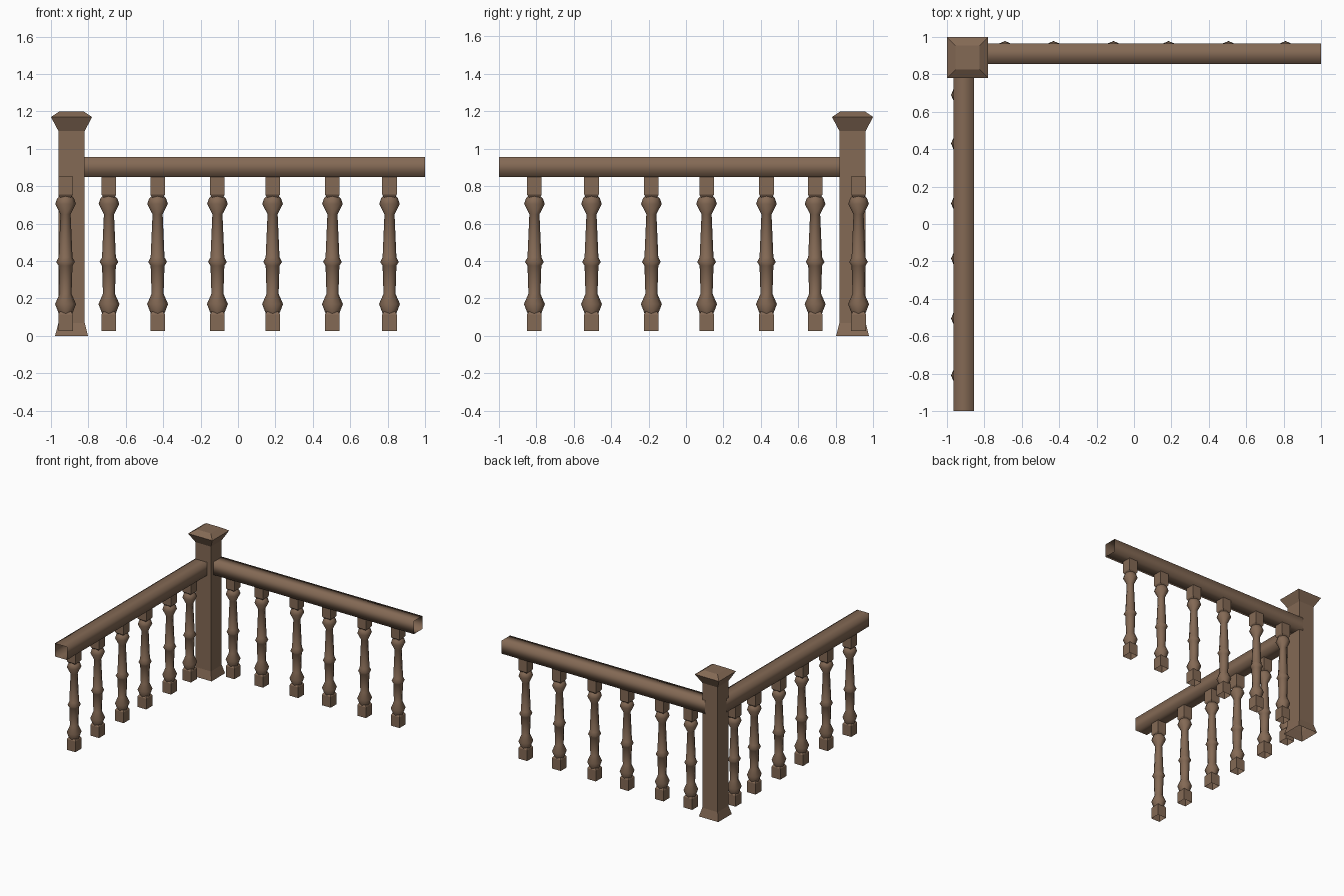
import bpy, bmesh, math

if "Cube" in bpy.data.objects:
    bpy.data.objects.remove(bpy.data.objects["Cube"])

wood = bpy.data.materials.new("brown_wood")
wood.diffuse_color = (0.23, 0.142, 0.09, 1)
wood.use_nodes = True
wood.node_tree.nodes["Principled BSDF"].inputs["Base Color"].default_value = wood.diffuse_color


def loft(name, rings, cap_start=False, cap_end=False, smooth=False):
    """Skin a list of equal-sized point rings into one object."""
    bm = bmesh.new()
    loops = [[bm.verts.new(p) for p in r] for r in rings]
    n = len(loops[0])
    for a, b in zip(loops, loops[1:]):
        for i in range(n):
            j = (i + 1) % n
            bm.faces.new((a[i], a[j], b[j], b[i]))
    if cap_start:
        bm.faces.new(loops[0][::-1])
    if cap_end:
        bm.faces.new(loops[-1])
    for f in bm.faces:
        f.smooth = smooth
    me = bpy.data.meshes.new(name)
    bm.to_mesh(me)
    bm.free()
    me.materials.append(wood)
    ob = bpy.data.objects.new(name, me)
    bpy.context.collection.objects.link(ob)
    return ob


def square(h, z):
    return [(-h, -h, z), (h, -h, z), (h, h, z), (-h, h, z)]


def octagon(r, z):
    return [(r * math.cos(k * math.pi / 4), r * math.sin(k * math.pi / 4), z)
            for k in range(8)]


# corner post with flared foot and spreading cap
post = loft("corner_post", [square(h, z) for h, z in
            [(0.088, 0), (0.07, 0.07), (0.07, 1.095), (0.11, 1.17), (0.065, 1.2)]],
            cap_end=True)
post.location = (-0.89, 0.89, 0)

# square handrails, open at the ends
lo, hi, z0, z1 = 0.855, 0.965, 0.85, 0.957
section = [(lo, z0), (hi, z0), (hi, z1), (lo, z1)]
loft("back_handrail", [[(x, y, z) for y, z in section] for x in (1.0, -0.85)], smooth=True)
loft("side_handrail", [[(-y, x, z) for y, z in section] for x in (-1.0, 0.85)], smooth=True)

# turned baluster: octagonal shaft between two square blocks
profile = [(0.036, 0.118), (0.056, 0.17), (0.032, 0.225), (0.037, 0.375),
           (0.05, 0.395), (0.037, 0.42), (0.027, 0.65), (0.055, 0.705),
           (0.045, 0.735), (0.028, 0.752)]


def baluster(name, x, y):
    parts = [
        loft(name, [octagon(r, z) for r, z in profile], smooth=True),
        loft(name + "_lower_block", [square(0.039, 0.027), square(0.039, 0.115),
                                     square(0.024, 0.14)], cap_end=True),
        loft(name + "_upper_block", [square(0.022, 0.73), square(0.039, 0.755),
                                     square(0.039, 0.853)], cap_start=True),
    ]
    for p in parts:
        p.location = (x, y, 0)


for i, t in enumerate([-0.69, -0.43, -0.11, 0.185, 0.505, 0.81]):
    baluster(f"back_baluster_{i + 1}", t, 0.922)
    baluster(f"side_baluster_{i + 1}", -0.922, -t)
